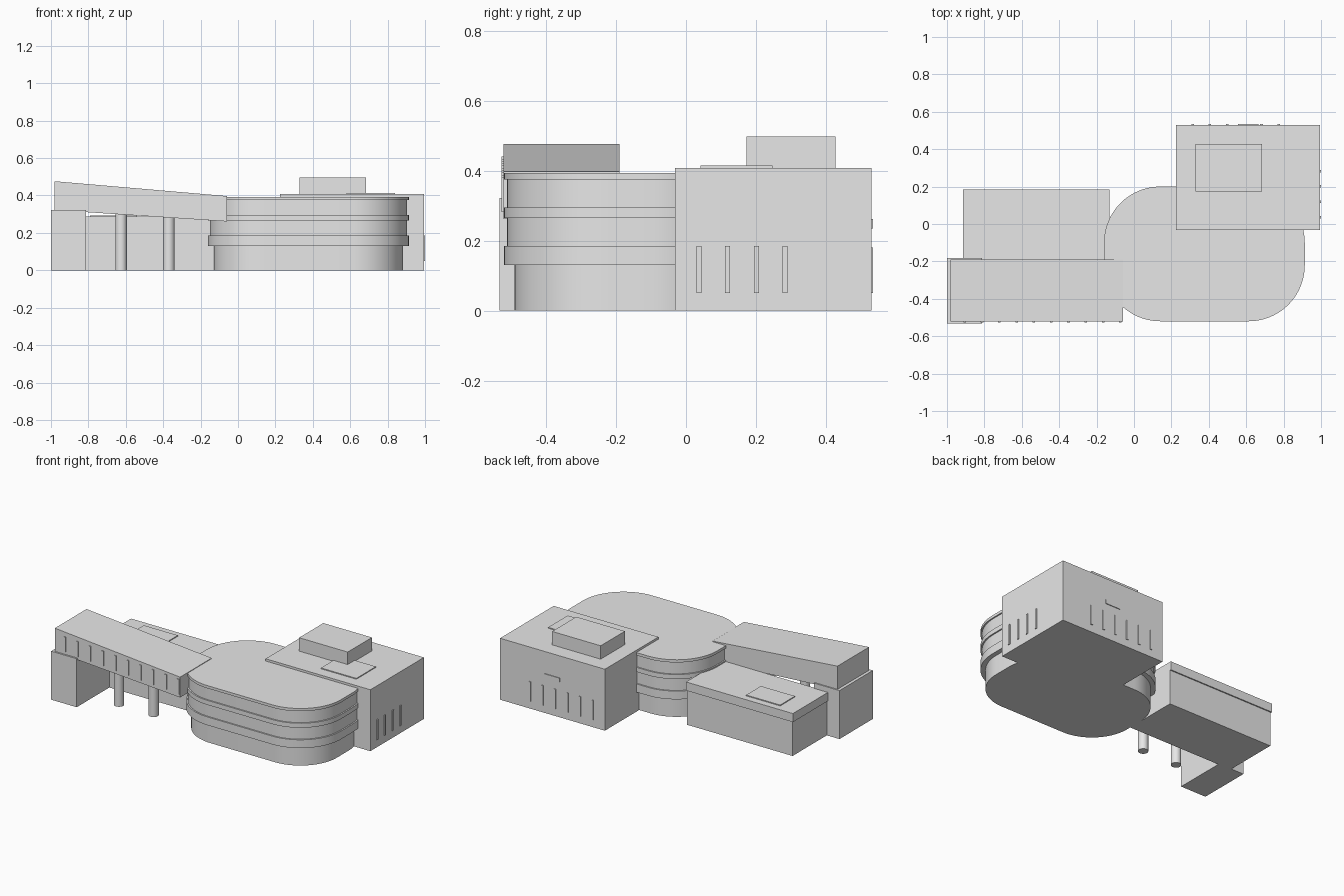
import bpy, math

if "Cube" in bpy.data.objects:
    bpy.data.objects.remove(bpy.data.objects["Cube"])

grey = bpy.data.materials.new("light_grey_plaster")
grey.diffuse_color = (0.8, 0.8, 0.8, 1)
grey.use_nodes = True
grey.node_tree.nodes["Principled BSDF"].inputs["Base Color"].default_value = grey.diffuse_color


def add_mesh(name, verts, faces):
    mesh = bpy.data.meshes.new(name)
    mesh.from_pydata(verts, [], faces)
    mesh.materials.append(grey)
    obj = bpy.data.objects.new(name, mesh)
    bpy.context.collection.objects.link(obj)
    return obj


def prism(name, outline, low, high):
    """Extrude an anticlockwise outline; low and high may be functions of x."""
    zl = low if callable(low) else (lambda x: low)
    zh = high if callable(high) else (lambda x: high)
    n = len(outline)
    verts = [(x, y, zl(x)) for x, y in outline] + [(x, y, zh(x)) for x, y in outline]
    faces = [tuple(reversed(range(n))), tuple(range(n, 2 * n))]
    faces += [(i, (i + 1) % n, n + (i + 1) % n, n + i) for i in range(n)]
    return add_mesh(name, verts, faces)


def box(name, x0, x1, y0, y1, low, high):
    return prism(name, [(x0, y0), (x1, y0), (x1, y1), (x0, y1)], low, high)


def smooth(obj):
    bpy.ops.object.select_all(action='DESELECT')
    obj.select_set(True)
    bpy.context.view_layer.objects.active = obj
    bpy.ops.object.shade_smooth_by_angle(angle=math.radians(30))


def rounded_outline(inset, r=0.3, steps=20):
    x0, x1, y0, y1 = -0.16, 0.913, -0.52, 0.2
    corners = [(x1 - r, y0 + r, -90), (x1 - r, y1 - r, 0),
               (x0 + r, y1 - r, 90), (x0 + r, y0 + r, 180)]
    pts = []
    for cx, cy, start in corners:
        for i in range(steps + 1):
            a = math.radians(start + 90 * i / steps)
            pts.append((cx + (r - inset) * math.cos(a), cy + (r - inset) * math.sin(a)))
    return pts


# Rounded hall: stacked bands and recessed storeys
storeys = [("hall_base", 0.03, 0, 0.13), ("hall_lower_band", 0, 0.13, 0.185),
           ("hall_lower_storey", 0.009, 0.185, 0.265), ("hall_middle_band", 0, 0.265, 0.295),
           ("hall_upper_storey", 0.009, 0.295, 0.375), ("hall_roof_band", 0, 0.375, 0.393)]
for name, inset, low, high in storeys:
    smooth(prism(name, rounded_outline(inset), low, high))

# Tall block with rooftop room and roof hatch
box("tall_block", 0.225, 0.995, -0.032, 0.53, 0, 0.408)
box("rooftop_room", 0.328, 0.685, 0.173, 0.427, 0.408, 0.497)
box("tall_block_hatch", 0.58, 0.84, 0.042, 0.247, 0.408, 0.414)

# Slot windows on the tall block
for i in range(4):
    y = 0.037 + i * 0.082
    box("side_window", 0.994, 1.0, y - 0.007, y + 0.007, 0.05, 0.185)
for i in range(6):
    x = 0.774 - i * 0.092
    box("back_window", x - 0.007, x + 0.007, 0.529, 0.535, 0.05, 0.18)
box("back_sign_plate", 0.555, 0.665, 0.529, 0.535, 0.235, 0.262)

# Low rear wing with overhanging roof slab and hatch
box("low_wing", -0.907, -0.13, -0.19, 0.177, 0, 0.23)
box("low_wing_roof", -0.915, -0.13, -0.19, 0.185, 0.23, 0.287)
box("low_wing_hatch", -0.79, -0.54, -0.015, 0.14, 0.287, 0.293)

# Sloping raised gallery
def gallery_low(x):
    return 0.322 - 0.066 * (x + 0.98)


def gallery_high(x):
    return 0.476 - 0.086 * (x + 0.98)


box("sloping_gallery", -0.98, -0.06, -0.522, -0.19, gallery_low, gallery_high)

# Slot windows following the slope of the gallery
for i in range(10):
    x = -0.905 + i * 0.0925
    z = 0.34 - 0.07 * (x + 0.905)
    box("gallery_window", x - 0.007, x + 0.007, -0.527, -0.521, z, z + 0.1)

# End pier and round columns carrying the gallery
box("end_pier", -1.0, -0.812, -0.533, -0.182, 0, 0.322)
for x in (-0.625, -0.37):
    ring = [(x + 0.031 * math.cos(math.tau * i / 32), -0.357 + 0.031 * math.sin(math.tau * i / 32))
            for i in range(32)]
    smooth(prism("column", ring, 0, gallery_low(x) + 0.01))
